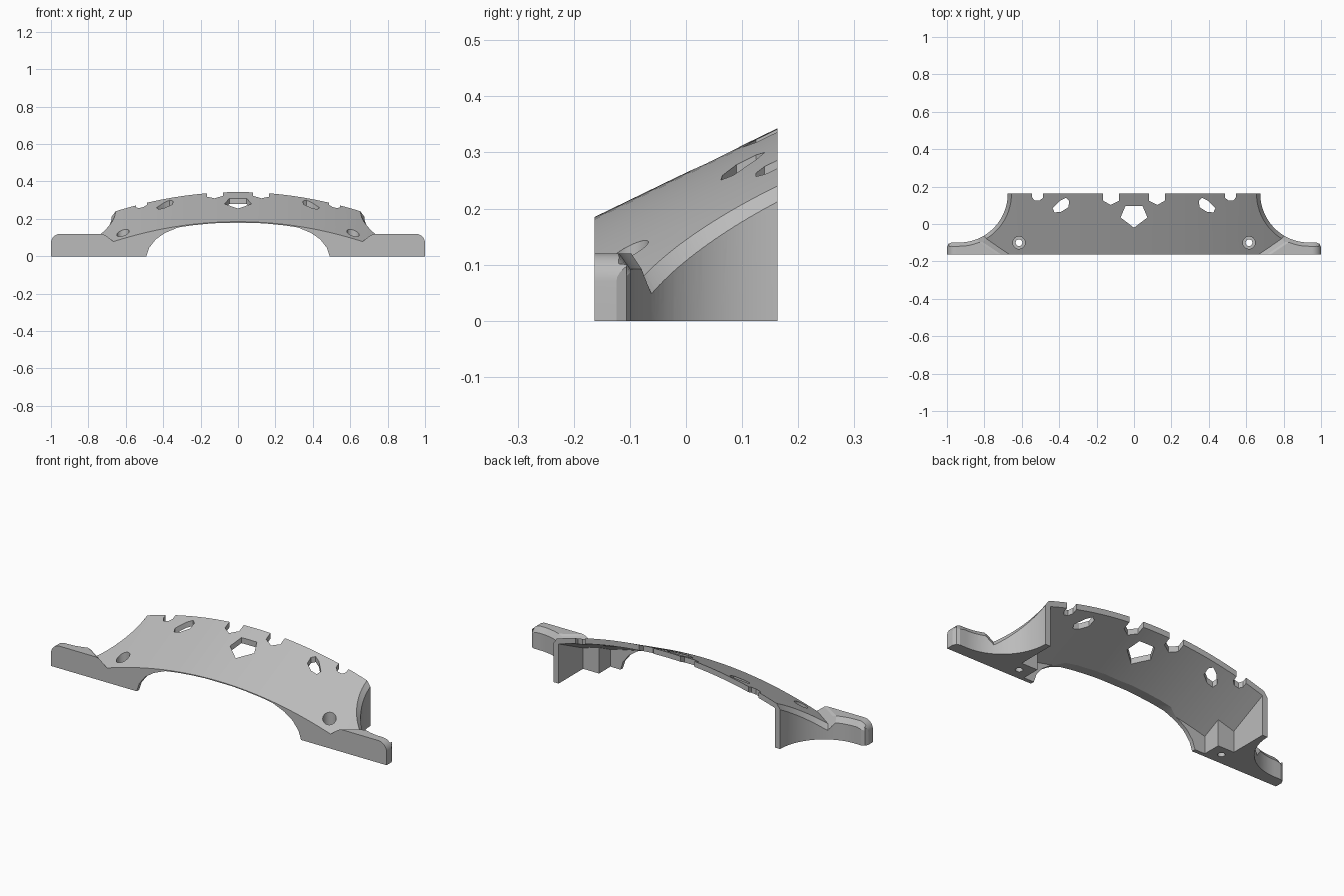
import bpy, bmesh, math

cube = bpy.data.objects.get("Cube")
if cube:
    bpy.data.objects.remove(cube, do_unlink=True)

DEPTH = 0.163      # half depth of the part
SLOPE = 0.485      # rise of the shell towards the back
RIM = 0.02         # chamfer width

grey = bpy.data.materials.new("plain_grey")
grey.use_nodes = True
COLOUR = (0.5, 0.5, 0.5, 1)
grey.diffuse_color = COLOUR
grey.node_tree.nodes["Principled BSDF"].inputs["Base Color"].default_value = COLOUR


def loft(name, rings):
    """Closed solid through rings with equal point counts."""
    bm = bmesh.new()
    rows = [[bm.verts.new(p) for p in ring] for ring in rings]
    n = len(rows[0])
    for a, b in zip(rows, rows[1:]):
        for i in range(n):
            bm.faces.new((a[i], a[(i + 1) % n], b[(i + 1) % n], b[i]))
    bm.faces.new(rows[0])
    bm.faces.new(rows[-1])
    bmesh.ops.recalc_face_normals(bm, faces=bm.faces)
    mesh = bpy.data.meshes.new(name)
    bm.to_mesh(mesh)
    bm.free()
    mesh.materials.append(grey)
    obj = bpy.data.objects.new(name, mesh)
    bpy.context.collection.objects.link(obj)
    return obj


def prism(name, outline, low=-0.1, high=0.6):
    return loft(name, [[(x, y, z) for x, y in outline] for z in (low, high)])


def combine(target, other, operation):
    """Apply a boolean and discard the helper."""
    mod = target.modifiers.new("cut", "BOOLEAN")
    mod.operation = operation
    mod.solver = "EXACT"
    mod.object = other
    bpy.ops.object.select_all(action="DESELECT")
    bpy.context.view_layer.objects.active = target
    target.select_set(True)
    bpy.ops.object.modifier_apply(modifier=mod.name)
    bpy.data.objects.remove(other, do_unlink=True)


def mirrored(points):
    """Right half outline, then its mirror image in reverse."""
    return points + [(-x, y) for x, y in reversed(points)]


def circle(cx, cy, r, n=32):
    return [(cx + r * math.cos(i * math.tau / n), cy + r * math.sin(i * math.tau / n))
            for i in range(n)]


def shell_z(x, y):
    return 0.185 + SLOPE * (y + DEPTH) - 0.24 * x * x


def flange_shift(y):
    return 1.5 * (y + DEPTH)


def flange_z(x, y):
    if x > 0.95:
        return 0.07 + math.sqrt(max(0, 0.05 ** 2 - (x - 0.95) ** 2))
    u = (x - flange_shift(y) - 0.655) / 0.075
    return 0.07 + 0.05 * min(u, 1) if u > 0 else -1


def arch(name, drop):
    """Everything below the curved sloping shell."""
    xs = [1.1 * (i / 32 - 1) for i in range(65)]
    return loft(name, [[(x, y, shell_z(x, y) - drop) for x in xs]
                       + [(1.1, y, -0.6), (-1.1, y, -0.6)] for y in (-0.3, 0.3)])


# Plan outline with concave scooped sides
scoop = []
for i in range(33):
    a = math.pi + math.pi / 2 * i / 32
    scoop.append((0.935 + 0.26 * math.cos(a), DEPTH + 0.262 * math.sin(a)))
tip = [(0.975, -0.099), (0.992, -0.106), (1, -0.124), (1, -DEPTH)]
plan = mirrored(scoop + tip)

# Main arched body
body = prism("arched_bracket", plan, 0, 0.6)
combine(body, arch("shell_limit", 0), "INTERSECT")

# Mounting flanges with a rounded outer corner and sloping inner end
corner = [(0.95 + 0.05 * math.cos(math.pi / 2 * i / 10),
           0.07 + 0.05 * math.sin(math.pi / 2 * i / 10)) for i in range(11)]
inner = [(0.73, 0.12), (0.71, 0.113), (0.655, 0.07), (0.655, -0.1)]
flanges = []
for side in (1, -1):
    rings = []
    for y in (-0.2, -0.055):
        ring = [(1.0, -0.1)] + corner + [(x + flange_shift(y), z) for x, z in inner]
        rings.append([(side * x, y, z) for x, z in ring])
    block = loft("flange", rings)
    combine(block, prism("flange_plan", plan, 0, 0.6), "INTERSECT")
    flanges.append(block)
for block in flanges:
    combine(body, block, "UNION")

# Chamfer along the scooped rim
path = [(scoop[0][0], 0.22)] + scoop + [(0.95, -0.099), (0.975, -0.099), (0.99, -0.1)]
for side in (1, -1):
    rings = []
    for i, (x, y) in enumerate(path):
        ax, ay = path[max(i - 1, 0)]
        bx, by = path[min(i + 1, len(path) - 1)]
        length = math.hypot(bx - ax, by - ay)
        nx, ny = -(by - ay) / length, (bx - ax) / length
        ix, iy = x - RIM * nx, y - RIM * ny
        top = max(shell_z(ix, iy), flange_z(ix, iy))
        rings.append([(side * (x + k * RIM * nx), y + k * RIM * ny, top + dz)
                      for k, dz in ((-1.5, 0.014), (1, -0.056), (1, 0.12))])
    combine(body, loft("rim_cutter", rings), "DIFFERENCE")

# Hollow underside, leaving end walls and screw bosses
hollow = prism("hollow", mirrored([(0.645, 0.25), (0.645, -0.045),
                                   (0.55, -0.045), (0.55, -0.142)]), -0.1, 0.6)
combine(hollow, arch("hollow_limit", 0.03), "INTERSECT")
combine(body, hollow, "DIFFERENCE")

# Arched opening through the front
opening = mirrored([(0.49, -0.1), (0.49, 0), (0.475, 0.045), (0.44, 0.09), (0.39, 0.125),
                    (0.32, 0.154), (0.25, 0.165), (0.16, 0.174), (0.08, 0.179), (0, 0.181)][:-1])
combine(body, loft("front_opening", [[(x, y, z) for x, z in opening]
                                     for y in (-0.3, -0.1)]), "DIFFERENCE")

# Central pentagon, side slots and rear edge notches
pentagon = [(0, -0.02), (0.072, 0.035), (0.046, 0.095), (-0.046, 0.095), (-0.072, 0.035)]
slot = [(0.435, 0.085), (0.425, 0.062), (0.39, 0.065), (0.35, 0.09),
        (0.347, 0.125), (0.365, 0.14), (0.395, 0.125)]
wide_notch = [(0.08, 0.25), (0.08, 0.125), (0.125, 0.102), (0.165, 0.125), (0.165, 0.25)]
small_notch = [(0.487, 0.25), (0.487, 0.14), (0.505, 0.125), (0.53, 0.125),
               (0.545, 0.142), (0.545, 0.25)]
combine(body, prism("pentagon", pentagon, 0.1), "DIFFERENCE")
for outline in (slot, wide_notch, small_notch):
    for side in (1, -1):
        combine(body, prism("cutter", [(side * x, y) for x, y in outline], 0.1), "DIFFERENCE")

# Counterbored screw holes
for side in (1, -1):
    for radius, low in ((0.033, 0.05), (0.018, -0.1)):
        combine(body, prism("screw_hole", circle(side * 0.615, -0.1, radius), low), "DIFFERENCE")

bpy.ops.object.select_all(action="DESELECT")
body.select_set(True)
bpy.context.view_layer.objects.active = body
bpy.ops.object.shade_smooth_by_angle(angle=math.radians(20))
